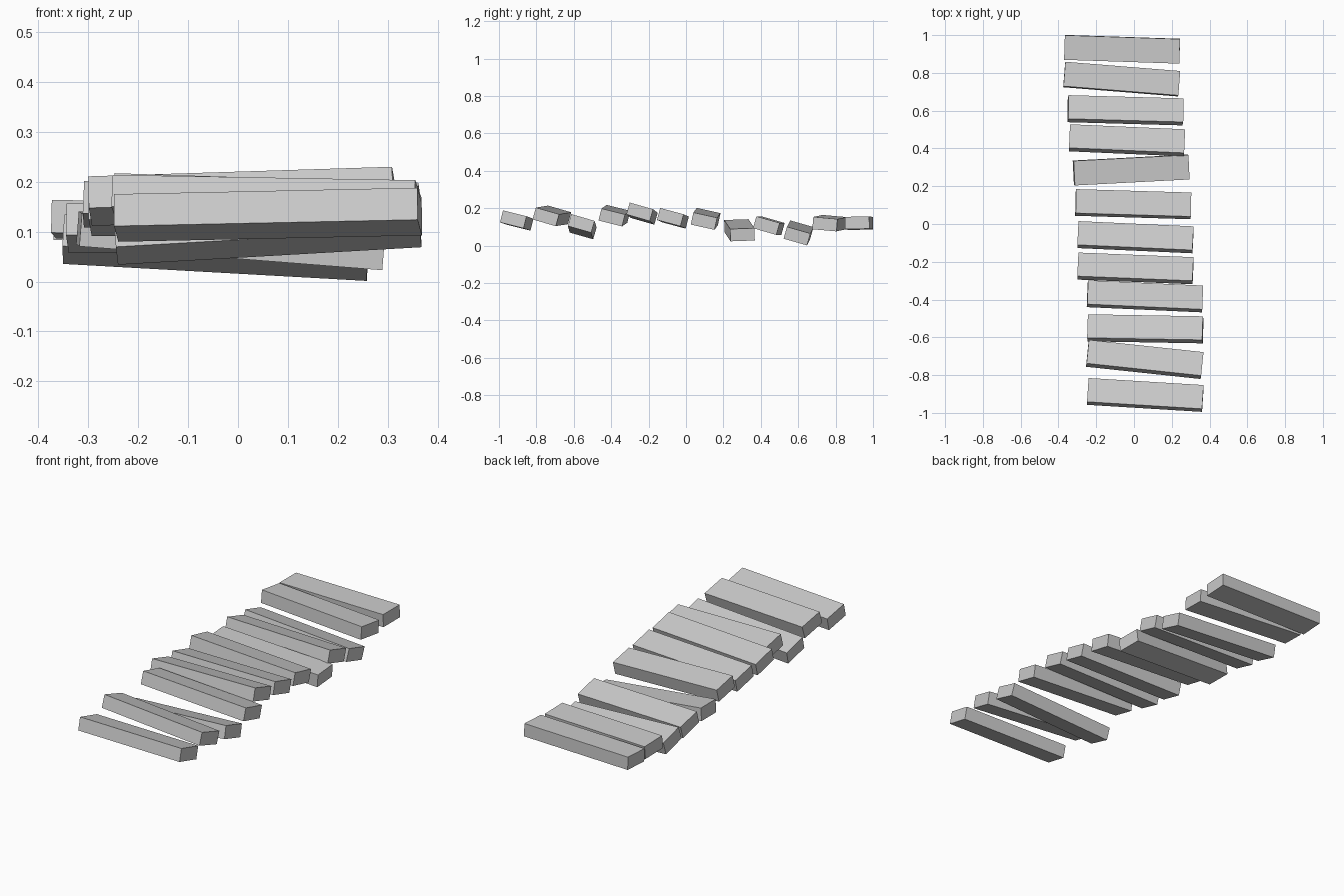
import bpy
from math import radians
from mathutils import Euler

# One flat grey for every plank
grey = bpy.data.materials.new("plain grey")
grey.diffuse_color = (0.6, 0.6, 0.6, 1)

LENGTH, WIDTH, THICK = 0.61, 0.13, 0.066

# Loose planks, back to front: x, y, z, roll, rise to the right, yaw (degrees)
PLANKS = [
    (-0.063, 0.925, 0.120, 1.5, 0.4, -1.9),
    (-0.065, 0.767, 0.120, -5, -1.0, -4.6),
    (-0.045, 0.602, 0.068, -16, -3.2, -1.6),
    (-0.037, 0.443, 0.107, -16, 0.0, -2.5),
    (-0.015, 0.286, 0.082, 2, -4.5, 3.0),
    (-0.004, 0.105, 0.143, -12.5, -2.3, -1.7),
    (0.008, -0.070, 0.146, -15, 1.2, -2.6),
    (0.008, -0.235, 0.171, -16, 1.8, -2.3),
    (0.058, -0.383, 0.160, -14, -1.8, -2.6),
    (0.060, -0.555, 0.101, -16, 3.3, -1.0),
    (0.057, -0.717, 0.159, -16, -1.0, -6.1),
    (0.060, -0.905, 0.134, -14, 1.2, -3.5),
]


def plank(index, x, y, z, roll, rise, yaw):
    bpy.ops.mesh.primitive_cube_add(size=1, location=(x, y, z))
    ob = bpy.context.object
    ob.name = f"plank_{index}"
    ob.scale = (LENGTH, WIDTH, THICK)
    ob.rotation_euler = Euler((radians(roll), radians(-rise), radians(yaw)))
    ob.data.materials.append(grey)


for i, values in enumerate(PLANKS, 1):
    plank(i, *values)
